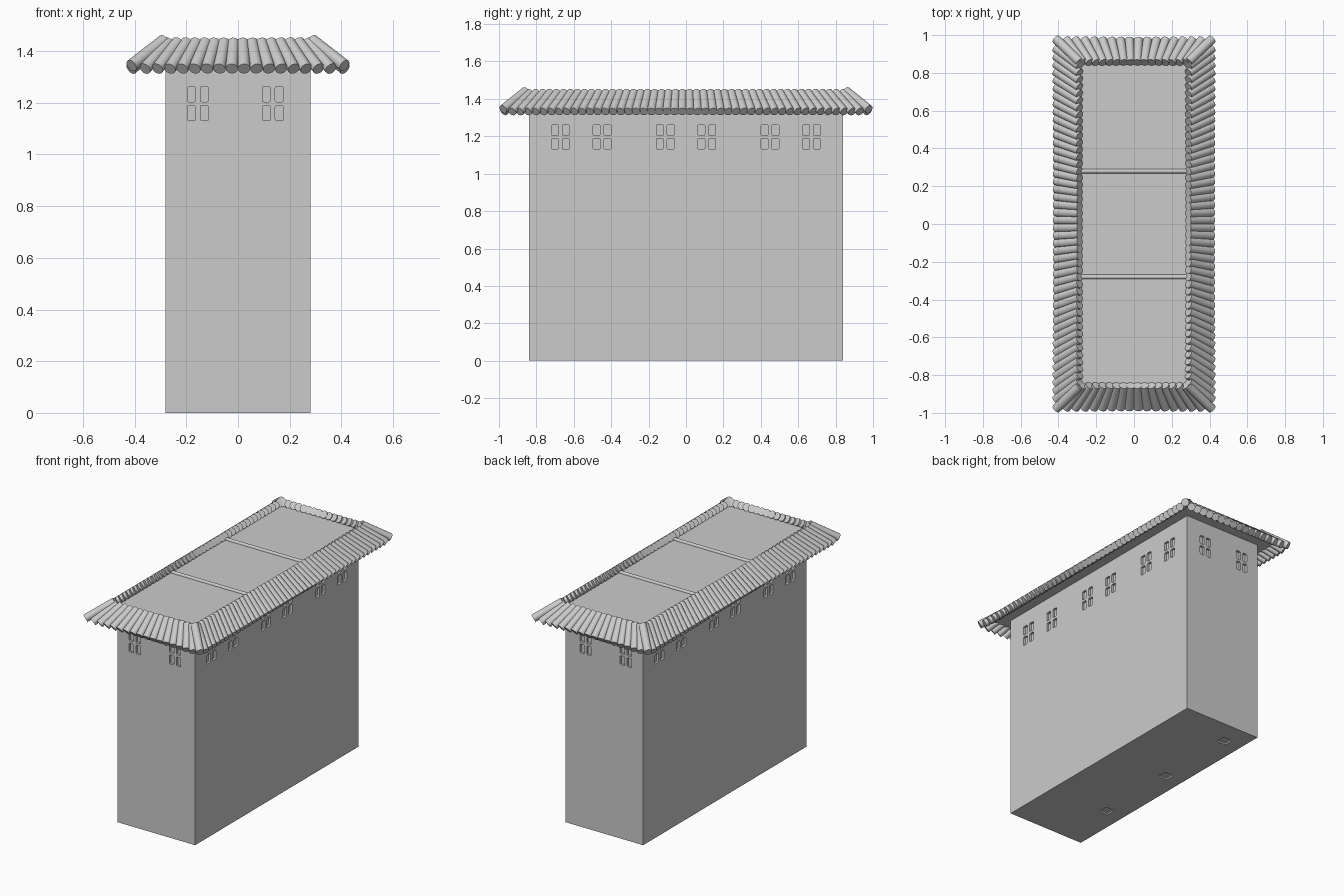
import bpy, bmesh, math
from mathutils import Vector, Matrix

if "Cube" in bpy.data.objects:
    bpy.data.objects.remove(bpy.data.objects["Cube"])

grey = bpy.data.materials.new("plain_grey")
grey.use_nodes = True
grey.diffuse_color = (0.6, 0.6, 0.6, 1)
grey.node_tree.nodes["Principled BSDF"].inputs["Base Color"].default_value = (0.6, 0.6, 0.6, 1)

HALF_X, HALF_Y = 0.28, 0.84
WALL_TOP, ROOF_TOP = 1.36, 1.412
MODULE = 0.56


def finish(name, bm, smooth=False):
    mesh = bpy.data.meshes.new(name)
    bm.to_mesh(mesh)
    bm.free()
    ob = bpy.data.objects.new(name, mesh)
    bpy.context.collection.objects.link(ob)
    mesh.materials.append(grey)
    bpy.ops.object.select_all(action='DESELECT')
    ob.select_set(True)
    bpy.context.view_layer.objects.active = ob
    if smooth:
        bpy.ops.object.shade_smooth_by_angle(angle=math.radians(40))
    return ob


def add_box(bm, center, size):
    m = Matrix.Translation(center) @ Matrix.Diagonal((*size, 1))
    return bmesh.ops.create_cube(bm, size=1, matrix=m)["verts"]


def add_rod(bm, a, b, radius):
    a, b = Vector(a), Vector(b)
    turn = (b - a).to_track_quat('Z', 'Y').to_matrix().to_4x4()
    bmesh.ops.create_cone(bm, cap_ends=True, segments=16, radius1=radius, radius2=radius,
                          depth=(b - a).length, matrix=Matrix.Translation((a + b) / 2) @ turn)


def add_pane(bm, center, size, axis):
    # rounded pane: bevel only the edges that run into the wall
    verts = add_box(bm, center, size)
    edges = {e for v in verts for e in v.link_edges
             if abs((e.verts[0].co - e.verts[1].co).normalized()[axis]) > 0.9}
    bmesh.ops.bevel(bm, geom=list(edges), offset=0.006, segments=2, profile=0.5, affect='EDGES')


# Recesses: four-pane windows on all walls, square pockets in the floor
bm = bmesh.new()
DEPTH = 0.03
for z in (1.16, 1.233):
    for s in (-1, 1):
        for cx in (-0.155, 0.135):
            for d in (-0.025, 0.025):
                add_pane(bm, (cx + d, s * HALF_Y, z), (0.032, DEPTH, 0.058), 1)
        for k in (-1, 0, 1):
            for g in (-0.111, 0.111):
                for d in (-0.029, 0.029):
                    add_pane(bm, (s * HALF_X, k * MODULE + g + d, z), (DEPTH, 0.037, 0.058), 0)
for k in (-1, 0, 1):
    add_box(bm, (-0.153, k * MODULE + 0.12, 0), (0.065, 0.065, 0.02))
cutter = finish("recess_cutter", bm)
cutter.hide_render = True

# Tower body
bm = bmesh.new()
add_box(bm, (0, 0, WALL_TOP / 2), (2 * HALF_X, 2 * HALF_Y, WALL_TOP))
walls = finish("tower_walls", bm)
cut = walls.modifiers.new("recesses", 'BOOLEAN')
cut.operation = 'DIFFERENCE'
cut.solver = 'EXACT'
cut.object = cutter
bpy.ops.object.modifier_apply(modifier=cut.name)
bpy.data.objects.remove(cutter)

# Roof deck with sloped skirt and flat soffit
bm = bmesh.new()
for v in add_box(bm, (0, 0, (WALL_TOP + ROOF_TOP) / 2), (2, 2, ROOF_TOP - WALL_TOP)):
    top = v.co.z > (WALL_TOP + ROOF_TOP) / 2
    v.co.x *= 0.31 if top else 0.385
    v.co.y *= 0.875 if top else 0.945
finish("roof_deck", bm)

# Low ridges between the three roof bays
bm = bmesh.new()
for y in (-MODULE / 2, MODULE / 2):
    add_rod(bm, (-HALF_X, y, ROOF_TOP), (HALF_X, y, ROOF_TOP), 0.012)
finish("roof_dividers", bm, True)

# Tile rows: rods fan out slightly from the deck edge to the eave
LOW, HIGH, R = 1.332, 1.434, 0.024


def tile_row(name, count, along, top_half, low_half, inner, outer, side):
    bm = bmesh.new()
    for i in range(count):
        t = 2 * i / (count - 1) - 1
        ends = []
        for half, out, z in ((low_half, outer, LOW), (top_half, inner, HIGH)):
            ends.append((t * half, side * out, z) if along == 'x' else (side * out, t * half, z))
        add_rod(bm, *ends, R)
    finish(name, bm, True)


tile_row("front_tiles", 16, 'x', 0.27, 0.36, 0.855, 0.976, -1)
tile_row("back_tiles", 16, 'x', 0.27, 0.36, 0.855, 0.976, 1)
tile_row("right_tiles", 46, 'y', 0.835, 0.93, 0.288, 0.414, -1)
tile_row("left_tiles", 46, 'y', 0.835, 0.93, 0.288, 0.414, 1)

# Hip rods at the corners
bm = bmesh.new()
for sx in (-1, 1):
    for sy in (-1, 1):
        add_rod(bm, (sx * 0.412, sy * 0.978, 1.344), (sx * 0.287, sy * 0.857, 1.441), 0.0245)
finish("hip_rods", bm, True)
